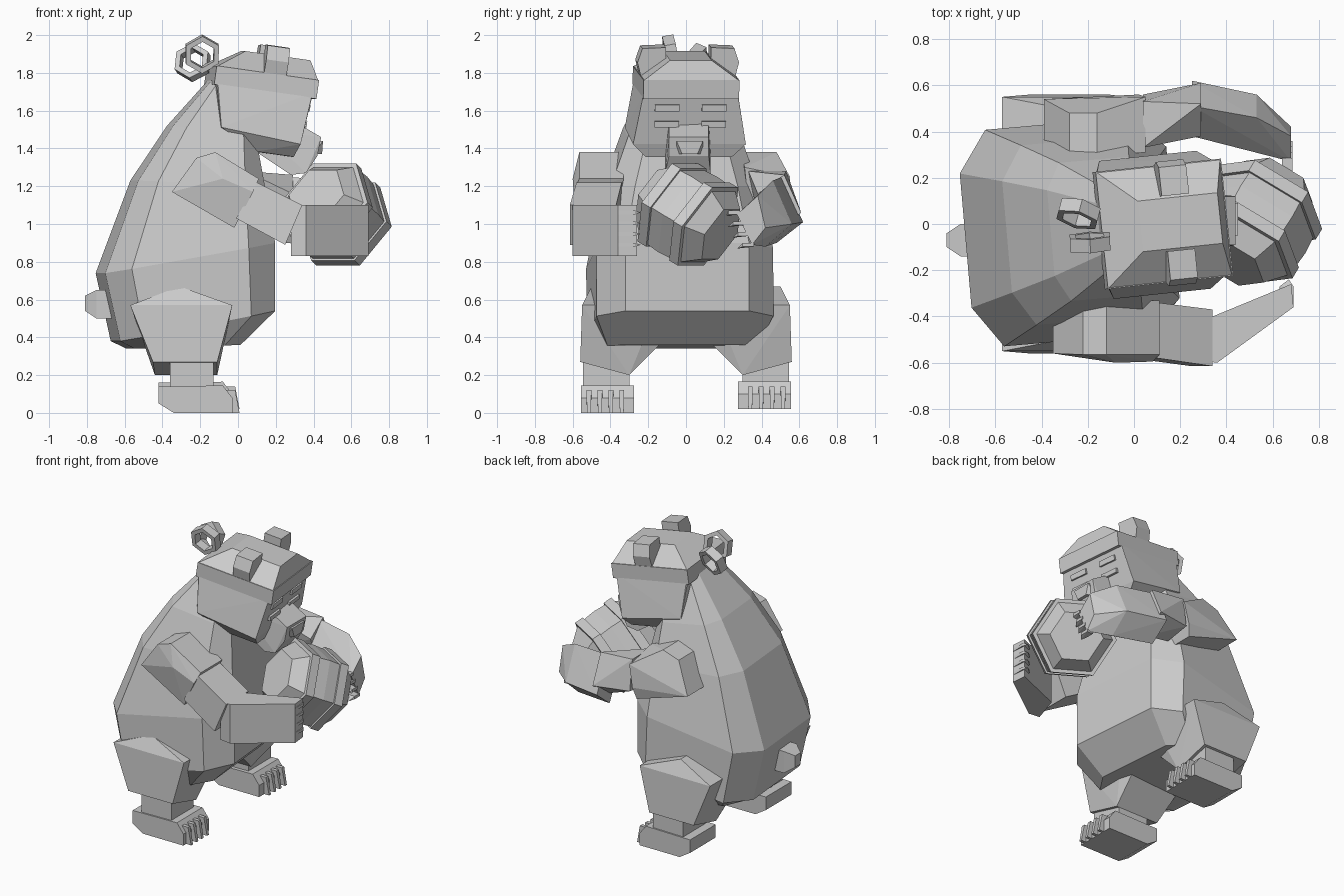
import bpy, bmesh, math
from mathutils import Vector, Matrix

if "Cube" in bpy.data.objects:
    bpy.data.objects.remove(bpy.data.objects["Cube"])

grey = bpy.data.materials.new("plain grey")
grey.diffuse_color = (0.6, 0.6, 0.6, 1)
grey.use_nodes = True
grey.node_tree.nodes["Principled BSDF"].inputs["Base Color"].default_value = grey.diffuse_color


def finish(name, bm, matrix=None):
    if matrix is not None:
        bm.transform(matrix)
    bmesh.ops.recalc_face_normals(bm, faces=bm.faces[:])
    mesh = bpy.data.meshes.new(name)
    bm.to_mesh(mesh)
    bm.free()
    mesh.materials.append(grey)
    ob = bpy.data.objects.new(name, mesh)
    bpy.context.collection.objects.link(ob)
    return ob


def hull(name, pts, matrix=None):
    """Convex faceted block around a few corner points."""
    bm = bmesh.new()
    for p in pts:
        bm.verts.new(p)
    bmesh.ops.convex_hull(bm, input=bm.verts[:])
    loose = [v for v in bm.verts if not v.link_faces]
    bmesh.ops.delete(bm, geom=loose, context='VERTS')
    bmesh.ops.dissolve_limit(bm, angle_limit=0.02, verts=bm.verts[:], edges=bm.edges[:])
    return finish(name, bm, matrix)


def loft(name, rings, matrix=None):
    bm = bmesh.new()
    loops = [[bm.verts.new(p) for p in r] for r in rings]
    n = len(loops[0])
    for a, b in zip(loops, loops[1:]):
        for i in range(n):
            j = (i + 1) % n
            bm.faces.new((a[i], a[j], b[j], b[i]))
    bm.faces.new(loops[0])
    bm.faces.new(loops[-1])
    return finish(name, bm, matrix)


def block(x0, x1, y0, y1, z0, z1):
    return [(x, y, z) for x in (x0, x1) for y in (y0, y1) for z in (z0, z1)]


def slab(xz, y0, y1):
    return [(x, y, z) for x, z in xz for y in (y0, y1)]


# torso: eight-sided rings, turned slightly
def torso_ring(zb, zf, xb, xf, hy):
    w = xf - xb
    half = [(xb, 0.62 * hy), (xb + 0.14 * w, hy), (xf - 0.17 * w, hy), (xf, 0.70 * hy)]
    outline = half + [(x, -y) for x, y in reversed(half)]
    return [(x, y, zb + (zf - zb) * (x - xb) / w) for x, y in outline]


turn = Matrix.Translation((-0.25, -0.03, 0)) @ Matrix.Rotation(math.radians(5), 4, 'Z') \
    @ Matrix.Translation((0.25, 0, 0))
loft("torso", [torso_ring(*r) for r in (
    (0.34, 0.36, -0.57, -0.01, 0.40),
    (0.38, 0.54, -0.65, 0.17, 0.47),
    (0.74, 0.90, -0.73, 0.17, 0.47),
    (1.23, 1.20, -0.55, 0.12, 0.39),
    (1.52, 1.45, -0.36, 0.08, 0.30),
    (1.76, 1.68, -0.15, 0.05, 0.18))], turn)

# tail
hull("tail", [(-0.81, y, z) for y in (-0.10, -0.04) for z in (0.54, 0.62)]
     + [(x, y, z) for x in (-0.66, -0.75) for y in (-0.14, 0.0) for z in (0.50, 0.65)])

# head parts share one tilted frame
head = Matrix.Translation((0.125, 0, 1.75)) @ Matrix.Rotation(math.radians(6), 4, 'Z') \
    @ Matrix.Rotation(math.radians(8), 4, 'Y')
hull("head", block(-0.26, 0.25, -0.25, 0.25, -0.05, -0.02)
     + [(x, y, z) for x, z in ((-0.21, -0.27), (0.22, -0.30)) for y in (-0.30, 0.30)]
     + [(x, y, -0.37) for x in (0.0, 0.20) for y in (-0.23, 0.23)], head)
hull("brow_band", block(-0.275, 0.275, -0.255, 0.255, -0.05, 0.05), head)
hull("crown", block(-0.27, 0.27, -0.25, 0.25, 0.04, 0.05)
     + [(x, y, 0.15) for x in (-0.12, 0.23) for y in (-0.11, 0.11)], head)
for s, side in ((-1, "right"), (1, "left")):
    y0, y1 = sorted((s * 0.06, s * 0.19))
    hull(side + "_eyebrow", block(0.20, 0.255, y0, y1, -0.12, -0.085), head)
    hull(side + "_eye", block(0.20, 0.25, y0, y1, -0.205, -0.175), head)
    # square ear block leaning out of the crown
    hull(side + "_ear", [(x, s * y, z) for x in (-0.02, 0.10) for y, z in (
        (0.12, 0.05), (0.25, 0.04), (0.27, 0.12), (0.245, 0.195), (0.12, 0.20))], head)

# muzzle and nose
hull("muzzle", slab(((0.32, 1.53), (0.44, 1.46), (0.42, 1.36)), -0.09, 0.12)
     + slab(((0.36, 1.27), (0.28, 1.26), (0.10, 1.38), (0.12, 1.5)), -0.11, 0.13))
hull("nose", [(0.45, y, 1.44) for y in (-0.05, 0.09)] + [(0.445, y, 1.37) for y in (-0.02, 0.06)]
     + [(0.40, y, z) for y in (-0.05, 0.09) for z in (1.37, 1.44)])


# two knot loops behind the head
def knot_loop(name, centre, radius, width, yaw, lean):
    bm = bmesh.new()
    rings = []
    for i in range(6):
        a = i * math.pi / 3 + math.pi / 2
        rings.append([bm.verts.new((r * math.cos(a), y, r * math.sin(a)))
                      for r, y in ((radius, -width), (radius, width),
                                   (radius * 0.7, width), (radius * 0.7, -width))])
    for i in range(6):
        a, b = rings[i], rings[(i + 1) % 6]
        for k in range(4):
            m = (k + 1) % 4
            bm.faces.new((a[k], a[m], b[m], b[k]))
    finish(name, bm, Matrix.Translation(centre) @ Matrix.Rotation(math.radians(yaw), 4, 'Z')
           @ Matrix.Rotation(math.radians(lean), 4, 'X'))


knot_loop("knot_loop_upper", (-0.19, -0.08, 1.90), 0.10, 0.03, 3, 10)
knot_loop("knot_loop_lower", (-0.24, 0.045, 1.855), 0.10, 0.03, -15, -22)

# arms: shoulder and elbow blocks
hull("right_shoulder", slab(((-0.35, 1.17), (-0.02, 0.98)), -0.56, -0.38)
     + slab(((-0.22, 1.35), (-0.12, 1.38), (0.11, 1.24)), -0.565, -0.33)
     + [(-0.08, -0.60, 1.24), (0.08, -0.595, 1.17)])
hull("right_elbow", slab(((0.10, 1.22), (-0.01, 1.03)), -0.58, -0.34)
     + slab(((0.25, 0.89), (0.34, 1.10)), -0.615, -0.37))
hull("left_shoulder", slab(((-0.39, 1.14), (0.0, 1.02)), 0.34, 0.54)
     + slab(((-0.28, 1.34), (-0.16, 1.38)), 0.29, 0.48)
     + [(0.05, 0.31, 1.30), (0.05, 0.55, 1.25), (-0.30, 0.50, 1.28), (0.02, 0.56, 1.10)])
hull("left_elbow", [(0.04, y, z) for y, z in ((0.33, 1.28), (0.53, 1.28), (0.56, 1.07), (0.38, 1.04))]
     + [(0.29, y, z) for y, z in ((0.38, 1.16), (0.52, 1.26), (0.61, 1.06), (0.46, 0.95))])

# hands curl inward around the pot
hull("right_hand", [(x, y, z) for x, y in ((0.28, -0.59), (0.36, -0.60), (0.69, -0.36),
                                           (0.68, -0.26), (0.34, -0.40))
                    for z in (0.83, 1.10)])
hull("left_hand", [(0.25, y, z) for y, z in ((0.38, 1.10), (0.51, 1.25), (0.62, 1.01), (0.48, 0.90))]
     + [(0.53, y, z) for y, z in ((0.33, 1.09), (0.46, 1.23), (0.56, 1.00), (0.42, 0.88))]
     + [(0.68, y, z) for y, z in ((0.27, 1.05), (0.38, 1.15), (0.42, 0.98), (0.35, 0.89))])
for i in range(4):
    z = 0.88 + i * 0.057
    hull("right_hand_claw_%d" % (i + 1), block(0.63, 0.69, -0.36, -0.27, z, z + 0.02)
         + [(0.67, -0.24, z + 0.01)])
    y = 0.36 - i * 0.025
    hull("left_hand_claw_%d" % (i + 1), block(0.64, 0.685, y - 0.06, y, z, z + 0.02)
         + [(0.66, y - 0.09, z - 0.01)])

# legs, feet and toe claws
for s, side, lift in ((-1, "right", 0.0), (1, "left", 0.02)):
    hull(side + "_thigh",
         [(x, s * y, 0.57) for x in (-0.57, -0.03) for y in (0.15, 0.55)]
         + [(-0.31, s * y, 0.67) for y in (0.20, 0.50)]
         + [(x, s * 0.56, 0.27) for x in (-0.45, -0.11)]
         + [(x, s * 0.30, 0.20) for x in (-0.44, -0.11)]
         + [(x, s * 0.12, 0.38) for x in (-0.48, -0.10)])
    hull(side + "_ankle", [(x, s * y, z) for x in (-0.36, -0.13) for y in (0.30, 0.545)
                           for z in (0.12, 0.28)])
    hull(side + "_foot", [(x, s * y, z + lift) for y in (0.275, 0.555) for x, z in (
        (-0.34, 0.0), (-0.42, 0.05), (-0.42, 0.14), (-0.03, 0.0), (-0.03, 0.08), (-0.08, 0.145))])
    for i in range(4):
        y = s * (0.34 + i * 0.058)
        hull("%s_toe_claw_%d" % (side, i + 1),
             block(-0.08, -0.015, y - 0.013, y + 0.013, 0.09 + lift, 0.12 + lift)
             + [(x, y + d, lift) for x in (-0.03, 0.008) for d in (-0.01, 0.01)])

# six-sided pot with raised bands
axis = Vector((-0.45, -0.75, 0.45)).to_track_quat('Z', 'Y').to_matrix().to_4x4()
pot = Matrix.Translation((0.52, 0.01, 1.05)) @ axis


def hexagon(r, z):
    return [(r * math.cos(i * math.pi / 3), r * math.sin(i * math.pi / 3), z) for i in range(6)]


loft("pot", [hexagon(r, z) for r, z in ((0.17, -0.23), (0.25, -0.13), (0.26, 0.0),
                                        (0.25, 0.13), (0.17, 0.23))], pot)
for name, z in (("lower", -0.11), ("upper", 0.11)):
    loft("pot_band_" + name, [hexagon(0.268, z - 0.03), hexagon(0.268, z + 0.03)], pot)
